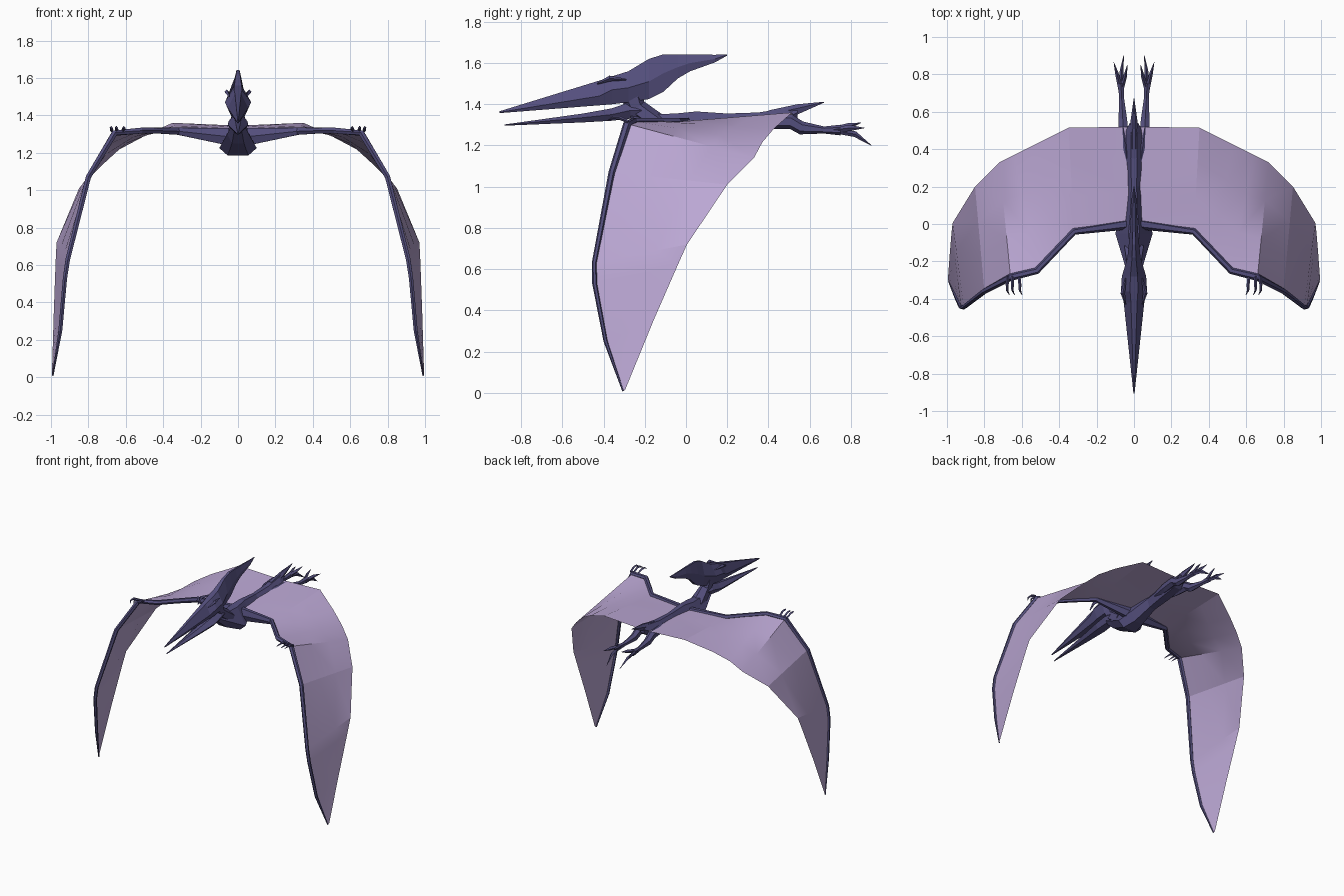
import bpy, bmesh, math
from mathutils import Vector


def material(name, color):
    m = bpy.data.materials.new(name)
    m.diffuse_color = (*color, 1)
    return m


HIDE = material("dark violet hide", (0.088, 0.078, 0.205))
SKIN = material("pale lilac skin", (0.50, 0.39, 0.66))


def finish(name, bm, mat, mirror):
    bmesh.ops.recalc_face_normals(bm, faces=bm.faces)
    me = bpy.data.meshes.new(name)
    bm.to_mesh(me)
    bm.free()
    me.materials.append(mat)
    ob = bpy.data.objects.new(name, me)
    bpy.context.collection.objects.link(ob)
    if mirror:
        ob.modifiers.new("Mirror", 'MIRROR').use_axis[0] = True
    return ob


def skin_rings(name, rings, mirror=False):
    """Join closed rings of points into a capped solid."""
    bm = bmesh.new()
    rows = [[bm.verts.new(p) for p in ring] for ring in rings]
    n = len(rows[0])
    for a, b in zip(rows, rows[1:]):
        for i in range(n):
            j = (i + 1) % n
            bm.faces.new((a[i], a[j], b[j], b[i]))
    bm.faces.new(rows[0])
    bm.faces.new(rows[-1])
    return finish(name, bm, HIDE, mirror)


def loft(name, sections):
    """Six-sided sections along y: (y, half width, top, middle, bottom)."""
    rings = []
    for y, w, zt, zm, zb in sections:
        rings.append([(w * .3, y, zt), (w, y, zm), (w * .55, y, zb),
                      (-w * .55, y, zb), (-w, y, zm), (-w * .3, y, zt)])
    return skin_rings(name, rings)


def tube(name, path, radii, sides=6, ref=(0, 0, 1), mirror=True):
    """Tapered limb; radii are (along ref, across ref) pairs."""
    pts = [Vector(p) for p in path]
    ref = Vector(ref)
    rings = []
    for i, p in enumerate(pts):
        t = (pts[min(i + 1, len(pts) - 1)] - pts[max(i - 1, 0)]).normalized()
        u = (ref - t * ref.dot(t)).normalized()
        v = t.cross(u)
        r1, r2 = radii[i]
        rings.append([p + u * r1 * math.cos(2 * math.pi * k / sides)
                      + v * r2 * math.sin(2 * math.pi * k / sides)
                      for k in range(sides)])
    return skin_rings(name, rings, mirror)


# Torso
loft("torso", [
    (-.27, .035, 1.36, 1.345, 1.32), (-.19, .058, 1.35, 1.30, 1.25),
    (-.05, .10, 1.355, 1.225, 1.185), (.05, .066, 1.365, 1.27, 1.20),
    (.20, .045, 1.355, 1.31, 1.25), (.35, .058, 1.36, 1.32, 1.27),
    (.48, .055, 1.38, 1.33, 1.29), (.54, .022, 1.395, 1.36, 1.33)])

# Pointed tail
loft("tail", [(.40, .03, 1.37, 1.35, 1.32), (.54, .02, 1.40, 1.38, 1.35),
              (.67, .002, 1.412, 1.41, 1.408)])

# Neck
tube("neck", [(0, -.27, 1.46), (0, -.24, 1.38), (0, -.13, 1.30)],
     [(.055, .045), (.05, .04), (.05, .06)], ref=(0, -1, 0), mirror=False)

# Upper beak, skull and swept-back crest
loft("skull_and_crest", [
    (-.905, .003, 1.366, 1.361, 1.357), (-.42, .055, 1.515, 1.44, 1.395),
    (-.36, .07, 1.535, 1.47, 1.40), (-.28, .065, 1.56, 1.48, 1.41),
    (-.18, .035, 1.62, 1.51, 1.425), (-.11, .028, 1.642, 1.55, 1.46),
    (-.04, .022, 1.642, 1.58, 1.525), (.02, .018, 1.642, 1.60, 1.56),
    (.14, .012, 1.64, 1.62, 1.603), (.20, .002, 1.642, 1.64, 1.636)])

# Lower jaw
loft("lower_jaw", [
    (-.88, .003, 1.302, 1.299, 1.296), (-.50, .04, 1.355, 1.335, 1.312),
    (-.36, .055, 1.38, 1.35, 1.32), (-.27, .05, 1.41, 1.37, 1.33),
    (-.20, .035, 1.40, 1.37, 1.335)])

# Brow ridges
tube("brow", [(.045, -.43, 1.50), (.06, -.37, 1.525), (.045, -.29, 1.52)],
     [(.004, .004), (.014, .012), (.004, .004)], 4)

# Wing arm and long wing finger
LEAD = [(.04, 0, 1.285), (.32, -.04, 1.315), (.42, -.145, 1.318),
        (.52, -.25, 1.318), (.66, -.285, 1.305), (.80, -.36, 1.07),
        (.91, -.445, .63), (.925, -.443, .53), (.95, -.39, .25),
        (.99, -.305, .008)]
tube("wing_arm", LEAD,
     [(.03, .055), (.018, .022), (.017, .018), (.018, .018), (.02, .018),
      (.016, .016), (.012, .014), (.012, .013), (.010, .012), (.004, .004)],
     ref=(0, 1, 0))

# Wrist claws
for i, (x, dx) in enumerate([(.615, -.005), (.65, 0), (.675, .003)]):
    tube(f"wrist_claw_{i + 1}",
         [(x, -.28, 1.315), (x + dx, -.325, 1.335),
          (x + dx, -.355, 1.335), (x + dx - .012, -.38, 1.322)],
         [(.008, .008), (.009, .008), (.007, .006), (.001, .001)], 4)

# Wing membrane, ruled between the arm and the trailing edge
TRAIL = [(.35, .515, 1.36), (.53, .425, 1.28), (.64, .37, 1.215),
         (.72, .33, 1.14), (.85, .20, 1.01), (.97, .005, .72),
         (.975, -.04, .62), (.985, -.16, .345), (.995, -.295, .015)]
front = [(0, 0, 1.32)] + LEAD[1:]
back = [(0, .52, 1.345)] + TRAIL
bm = bmesh.new()
STEPS = 3
rows = []
for f, b in zip(front, back):
    f, b = Vector(f), Vector(b)
    rows.append([bm.verts.new(f.lerp(b, k / STEPS)) for k in range(STEPS + 1)])
for a, b in zip(rows, rows[1:]):
    for k in range(STEPS):
        bm.faces.new((a[k], b[k], b[k + 1], a[k + 1]))
wing = finish("wing_membrane", bm, SKIN, True)
bpy.context.view_layer.objects.active = wing
wing.select_set(True)
bpy.ops.object.shade_smooth_by_angle(angle=math.radians(15))

# Legs
tube("leg", [(.03, .28, 1.31), (.045, .40, 1.315), (.058, .51, 1.315),
             (.06, .56, 1.285), (.066, .67, 1.275), (.07, .75, 1.275)],
     [(.02, .02), (.035, .03), (.035, .03), (.032, .026), (.017, .015),
      (.026, .018)])

# Splayed toes
for i, (mid, tip) in enumerate([
        ((.09, .80, 1.285), (.108, .865, 1.285)),
        ((.066, .82, 1.255), (.055, .90, 1.20)),
        ((.047, .79, 1.295), (.036, .85, 1.31))]):
    tube(f"toe_{i + 1}", [(.07, .71, 1.275), mid, tip],
         [(.014, .012), (.014, .010), (.001, .001)], 4)
